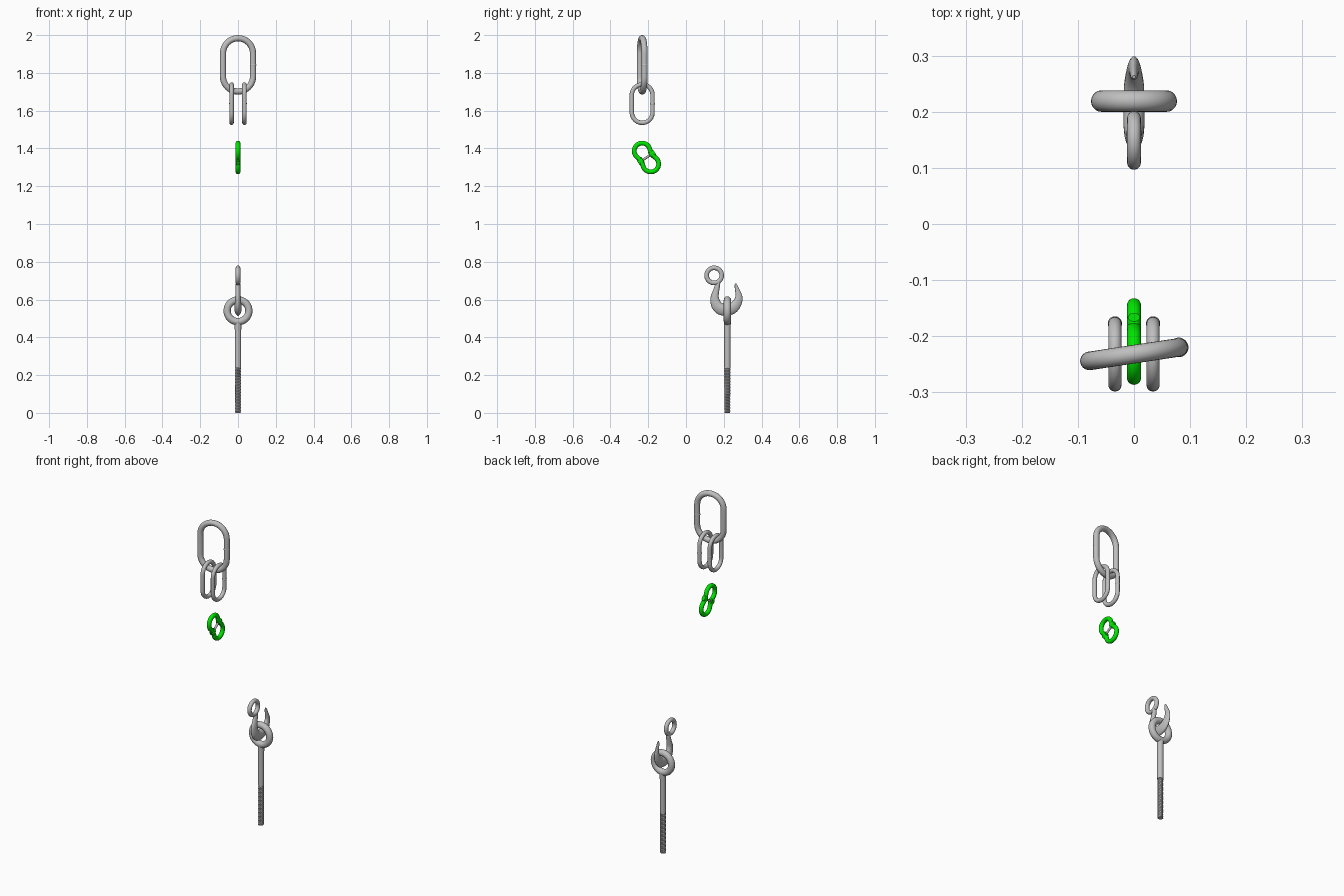
import bpy, bmesh, math
from mathutils import Vector

if "Cube" in bpy.data.objects:
    bpy.data.objects.remove(bpy.data.objects["Cube"])

def mat(name, rgb):
    m = bpy.data.materials.new(name)
    m.diffuse_color = (*rgb, 1)
    m.use_nodes = True
    m.node_tree.nodes["Principled BSDF"].inputs["Base Color"].default_value = m.diffuse_color
    return m

STEEL = mat("steel grey", (0.52, 0.52, 0.52))
GREEN = mat("bright green", (0.0, 0.85, 0.0))
N = 20

def finish(name, rings, closed, material, loc=(0, 0, 0), rot=(0, 0, 0)):
    """Skin a list of vertex rings into a smooth object."""
    bm = bmesh.new()
    vs = [[bm.verts.new(p) for p in r] for r in rings]
    n = len(vs[0])
    for i in range(len(vs) if closed else len(vs) - 1):
        a, b = vs[i], vs[(i + 1) % len(vs)]
        for j in range(n):
            k = (j + 1) % n
            bm.faces.new((a[j], a[k], b[k], b[j]))
    if not closed:
        bm.faces.new(vs[0])
        bm.faces.new(vs[-1])
    bmesh.ops.recalc_face_normals(bm, faces=bm.faces)
    me = bpy.data.meshes.new(name)
    bm.to_mesh(me)
    bm.free()
    me.materials.append(material)
    ob = bpy.data.objects.new(name, me)
    bpy.context.collection.objects.link(ob)
    ob.location, ob.rotation_euler = loc, rot
    bpy.ops.object.select_all(action='DESELECT')
    ob.select_set(True)
    bpy.context.view_layer.objects.active = ob
    bpy.ops.object.shade_smooth_by_angle(angle=math.radians(40))
    return ob

def tube(name, pts, r, material, closed=True, rx=None, egg=0.0, **kw):
    """Sweep a section along points in the YZ plane; r in plane, rx across, egg narrows the outside."""
    rings, m = [], len(pts)
    for i, (y, z) in enumerate(pts):
        a = pts[(i - 1) % m] if closed else pts[max(i - 1, 0)]
        b = pts[(i + 1) % m] if closed else pts[min(i + 1, m - 1)]
        t = Vector((b[0] - a[0], b[1] - a[1])).normalized()
        ri = r[i] if isinstance(r, list) else r
        xi = rx[i] if rx else ri
        ring = []
        for j in range(N):
            c, s = math.cos(2 * math.pi * j / N), math.sin(2 * math.pi * j / N)
            ring.append((xi * s * (1 + egg * c), y - t.y * ri * c, z + t.x * ri * c))
        rings.append(ring)
    return finish(name, rings, closed, material, **kw)

def arc(cy, cz, R, a0, a1, n):
    return [(cy + R * math.cos(math.radians(a0 + (a1 - a0) * i / n)),
             cz + R * math.sin(math.radians(a0 + (a1 - a0) * i / n))) for i in range(n + 1)]

def stadium(w, h, r):
    """Centre line of an oblong link of outer width w and height h."""
    R = w / 2 - r
    s = h / 2 - w / 2
    return arc(0, s, R, 0, 180, 20) + arc(0, -s, R, 180, 360, 20)

def circle(cy, cz, R, n=40):
    return arc(cy, cz, R, 0, 360, n)[:-1]

def weld(name, y, r, **kw):
    tube(name, [(y, -0.004), (y, -0.002), (y, 0.002), (y, 0.004)],
         [r, r + 0.001, r + 0.001, r], STEEL, closed=False, **kw)

# master link, turned slightly about z
place = dict(loc=(0, -0.232, 1.8425), rot=(0, 0, math.radians(-81.4)))
tube("master_link", stadium(0.194, 0.315, 0.0165), 0.0165, STEEL, **place)
weld("master_link_weld", 0.0805, 0.0165, **place)

# pair of smaller links hanging from it
for side, x in (("left", -0.034), ("right", 0.034)):
    place = dict(loc=(x, -0.232, 1.637))
    tube(side + "_small_link", stadium(0.133, 0.226, 0.0117), 0.0117, STEEL, **place)
    weld(side + "_small_link_weld", 0.0548, 0.0117, **place)

# green coupling link: two C halves, knuckles and a pin
place = dict(loc=(0, -0.2095, 1.352), rot=(math.radians(33.5), 0, 0))
for s, nm in ((1, "upper"), (-1, "lower")):
    pts = [(0.034, 0.003)] + arc(0, 0.041, 0.042, -22, 202, 32) + [(-0.034, 0.003)]
    tube(nm + "_coupling_half", [(y, z * s) for y, z in pts], 0.0125, GREEN, closed=False, **place)
for s, nm in ((1, "right"), (-1, "left")):
    ys = [0.021, 0.023, 0.048, 0.052]
    tube(nm + "_coupling_knuckle", [(y * s, 0) for y in ys], [0.015, 0.018, 0.018, 0.014],
         GREEN, closed=False, rx=[0.0105, 0.0125, 0.0125, 0.0105], **place)
tube("coupling_pin", [(-0.050, 0), (0.050, 0)], 0.0065, STEEL, closed=False, **place)

# hook: eye and tapering curved body (y, z, in-plane radius, cross radius)
tube("hook_eye", circle(0.149, 0.728, 0.040), 0.0122, STEEL)
key = [(0.172, 0.698, .010, .011), (0.168, 0.680, .013, .012), (0.160, 0.648, .016, .013),
       (0.152, 0.610, .022, .015), (0.161, 0.572, .028, .0175), (0.184, 0.550, .031, .0188),
       (0.215, 0.545, .031, .0188), (0.246, 0.554, .029, .0178), (0.269, 0.579, .025, .0145),
       (0.280, 0.612, .019, .011), (0.273, 0.645, .013, .008), (0.265, 0.672, .008, .006),
       (0.262, 0.685, .003, .003)]
key = [Vector(k) for k in key]
body = []
for i in range(len(key) - 1):   # smooth spline through the key points
    p0, p1, p2, p3 = (key[min(max(i + d, 0), len(key) - 1)] for d in (-1, 0, 1, 2))
    for t in (j / 5 for j in range(5)):
        body.append(0.5 * (2 * p1 + (p2 - p0) * t + (2 * p0 - 5 * p1 + 4 * p2 - p3) * t * t
                           + (3 * p1 - p0 - 3 * p2 + p3) * t ** 3))
body.append(key[-1])
tube("hook_body", [(b.x, b.y) for b in body], [b.z for b in body], STEEL, closed=False,
     rx=[b.w for b in body], egg=0.2)

# eye bolt: ring, plain shank, threaded end
BY = 0.219
tube("eye_bolt_ring", circle(0, 0, 0.0575), 0.0192, STEEL, loc=(0, BY, 0.5405),
     rot=(0, 0, math.radians(-90)))
tube("eye_bolt_shank", [(0, 0.24), (0, 0.44), (0, 0.47), (0, 0.488)],
     [0.0172, 0.0172, 0.018, 0.0185], STEEL, closed=False, loc=(0, BY, 0))
pitch, rows = 0.008, []
for i in range(122):
    z = 0.242 * i / 121
    ring = []
    for j in range(24):
        a = 2 * math.pi * j / 24
        f = (z / pitch - j / 24) % 1
        r = 0.0138 + 0.0030 * (1 - abs(2 * f - 1))
        ring.append((r * math.cos(a), r * math.sin(a), z))
    rows.append(ring)
finish("eye_bolt_thread", rows, False, STEEL, loc=(0, BY, 0))
